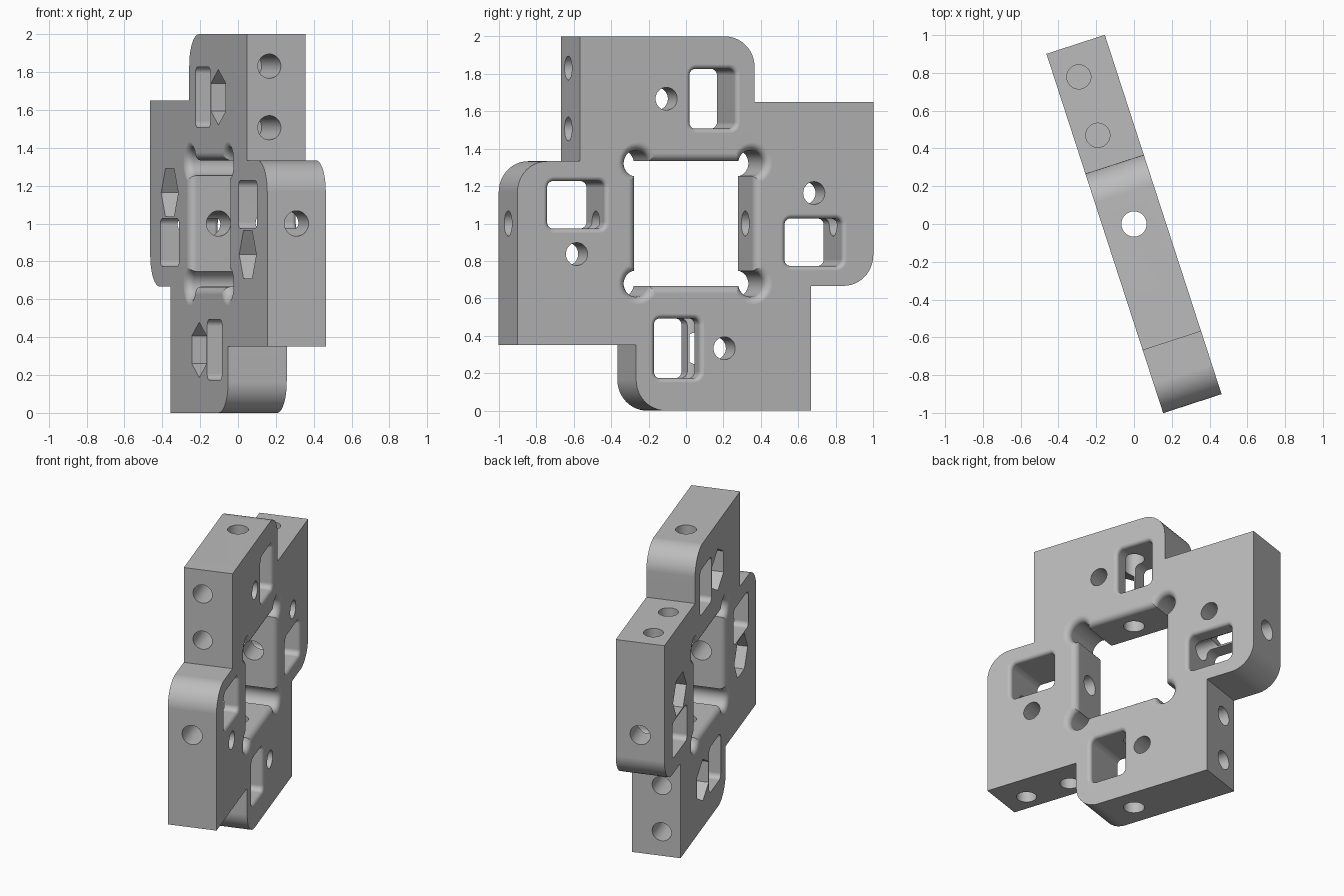
import bpy, bmesh, math
from mathutils import Matrix, Vector

cube = bpy.data.objects.get("Cube")
if cube:
    bpy.data.objects.remove(cube, do_unlink=True)

HALF = 0.1625                 # half thickness of the plate
TILT = math.radians(18)       # turn of the plate about the vertical

grey = bpy.data.materials.new("plain_grey")
grey.use_nodes = True
grey.diffuse_color = (0.5, 0.5, 0.5, 1)
grey.node_tree.nodes["Principled BSDF"].inputs["Base Color"].default_value = (0.5, 0.5, 0.5, 1)


def loft(name, rings, matrix=Matrix()):
    """Closed solid through (outline, height) rings, outlines counter-clockwise."""
    bm = bmesh.new()
    loops = [[bm.verts.new((x, y, h)) for x, y in pts] for pts, h in rings]
    for a, b in zip(loops, loops[1:]):
        for i in range(len(a)):
            j = (i + 1) % len(a)
            bm.faces.new((a[i], a[j], b[j], b[i]))
    bm.faces.new(loops[0][::-1])
    bm.faces.new(loops[-1])
    bmesh.ops.recalc_face_normals(bm, faces=bm.faces[:])
    bm.transform(matrix)
    mesh = bpy.data.meshes.new(name)
    bm.to_mesh(mesh)
    bm.free()
    mesh.materials.append(grey)
    obj = bpy.data.objects.new(name, mesh)
    bpy.context.collection.objects.link(obj)
    return obj


def circle(r, n=32, start=0.0):
    return [(r * math.cos(start + 2 * math.pi * i / n),
             r * math.sin(start + 2 * math.pi * i / n)) for i in range(n)]


def rounded_rect(hx, hy, r, n=8):
    pts = []
    for k, (sx, sy) in enumerate(((1, 1), (-1, 1), (-1, -1), (1, -1))):
        for i in range(n + 1):
            a = math.pi / 2 * (k + i / n)
            pts.append((sx * (hx - r) + r * math.cos(a), sy * (hy - r) + r * math.sin(a)))
    return pts


def flared(outline, fillet, both):
    """Cutter rings that widen toward the faces to leave rounded rims."""
    steps = 6
    rim = [(fillet * (1 - math.cos(math.pi / 2 * i / steps)),
            HALF - fillet + fillet * math.sin(math.pi / 2 * i / steps)) for i in range(steps + 1)]
    rim.append((fillet, HALF + 0.05))
    lower = [(d, -h) for d, h in reversed(rim)] if both else [(0, -HALF - 0.05)]
    return [(outline(d), h) for d, h in lower + rim]


def quarter(k):
    return Matrix.Rotation(-k * math.pi / 2, 4, 'Z')


# Pinwheel plate: four offset arms, each with one rounded corner
profile = []
R = 0.165
for k in range(4):
    arm = [(0.333, 0.65), (0.333, 1 - R)]
    arm += [(0.333 - R + R * math.cos(math.pi / 2 * i / 12),
             1 - R + R * math.sin(math.pi / 2 * i / 12)) for i in range(1, 13)]
    arm.append((-0.65, 1))
    # arms run counter-clockwise
    rot = Matrix.Rotation(k * math.pi / 2, 2)
    profile += [tuple(rot @ Vector(p)) for p in arm]
plate = loft("bracket_plate", [(profile, -HALF), (profile, HALF)])

cutters = []

# Central window with relieved corners and rounded rims
FIL = 0.042
cutters.append(loft("window_cutter", flared(
    lambda d: rounded_rect(0.333 + d, 0.333 + d, 0.005 + d), FIL, True)))

for k in range(4):
    q = quarter(k)
    cutters.append(loft("corner_cutter", flared(lambda d: circle(0.07 + d), FIL, True),
                        q @ Matrix.Translation((0.322, 0.322, 0))))
    # Rectangular pocket, rounded rim on one face
    cutters.append(loft("pocket_cutter", flared(
        lambda d: rounded_rect(0.127 + d, 0.16 + d, 0.035 + d), 0.025, False),
        q @ Matrix.Translation((0.1, 0.667, 0))))
    # Hexagonal recess with a bolt hole through it
    bolt = q @ Matrix.Translation((-0.163, 0.667, 0))
    hexagon = circle(0.146, 6, math.pi / 2)
    cutters.append(loft("hex_cutter", [(hexagon, -HALF - 0.05), (hexagon, 0.0)], bolt))
    cutters.append(loft("bolt_cutter", [(circle(0.061), -0.1), (circle(0.061), 0.3)], bolt))
    # Pair of blind holes in the straight edge of each arm
    for w in (0.506, 0.831):
        m = q @ Matrix.Translation((-0.65, w, -0.037)) @ Matrix.Rotation(math.pi / 2, 4, 'Y')
        cutters.append(loft("edge_hole_cutter", [(circle(0.064), -0.1), (circle(0.064), 0.33)], m))

# Two long holes crossing the whole plate edge to edge
for axis in ('X', 'Y'):
    cutters.append(loft("cross_hole_cutter", [(circle(0.067), -1.2), (circle(0.067), 1.2)],
                        Matrix.Rotation(math.pi / 2, 4, axis)))

for c in cutters:
    c.hide_render = True
    mod = plate.modifiers.new(c.name, 'BOOLEAN')
    mod.operation = 'DIFFERENCE'
    mod.solver = 'EXACT'
    mod.object = c

# Bake the cuts and clear the cutters
bpy.context.view_layer.update()
result = bpy.data.meshes.new_from_object(plate.evaluated_get(bpy.context.evaluated_depsgraph_get()))
plate.modifiers.clear()
plate.data = result
for c in cutters:
    bpy.data.objects.remove(c, do_unlink=True)
result.materials.clear()
result.materials.append(grey)
for p in result.polygons:
    p.material_index = 0

# Stand the plate up and turn it
s, c = math.sin(TILT), math.cos(TILT)
result.transform(Matrix(((-s, 0, c, 0), (c, 0, s, 0), (0, 1, 0, 1), (0, 0, 0, 1))))

bpy.ops.object.select_all(action='DESELECT')
plate.select_set(True)
bpy.context.view_layer.objects.active = plate
bpy.ops.object.shade_smooth_by_angle(angle=math.radians(30))
weighted = plate.modifiers.new("even_shading", 'WEIGHTED_NORMAL')
weighted.keep_sharp = True
